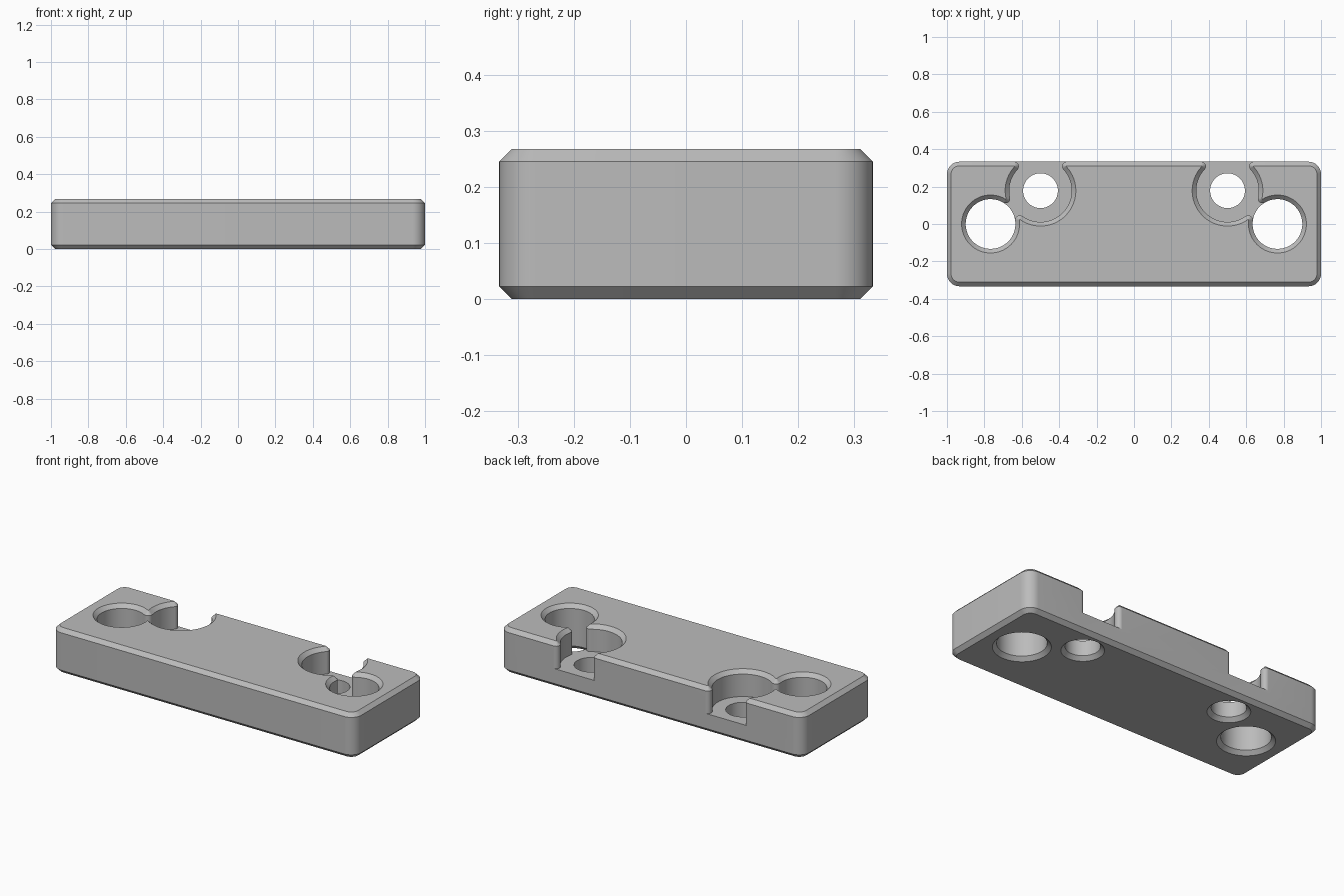
import bpy
import bmesh
from math import atan2, cos, sin, pi, sqrt, radians, ceil
from mathutils import Vector

cube = bpy.data.objects.get("Cube")
if cube:
    bpy.data.objects.remove(cube, do_unlink=True)

# Main dimensions
HALF_X, HALF_Y, HEIGHT = 1.0, 0.333, 0.267
CHAMFER, CORNER, FLOOR = 0.022, 0.067, 0.111
POCKET, POCKET_R = Vector((0.5, 0.178)), 0.167
BORE, BORE_R = Vector((0.767, 0.0)), 0.133
SCREW_R, FILLET = 0.093, 0.0245


def arc(c, r, a0, a1, turn):
    """Points on an arc from a0 to a1; turn is 1 anticlockwise, -1 clockwise."""
    sweep = (turn * (a1 - a0)) % (2 * pi)
    n = max(4, ceil(sweep / radians(6)))
    return [c + r * Vector((cos(a), sin(a)))
            for a in (a0 + turn * sweep * i / n for i in range(n + 1))]


def toward(a, b):
    return atan2(b.y - a.y, b.x - a.x)


def circle(c, r):
    return arc(c, r, 0, 2 * pi - radians(6), 1)


def mirror(points):
    return [Vector((-p.x, p.y)) for p in reversed(points)]


def offset(points, d):
    """Move a closed outline to its left by d."""
    out = []
    for i, p in enumerate(points):
        e0 = (p - points[i - 1]).normalized()
        e1 = (points[(i + 1) % len(points)] - p).normalized()
        n0, n1 = Vector((-e0.y, e0.x)), Vector((-e1.y, e1.x))
        m = (n0 + n1).normalized()
        out.append(p + m * d / m.dot(n0))
    return out


# Fillet centres at the pocket mouth and at the neck between pocket and bore
rise = HALF_Y - FILLET - POCKET.y
run = sqrt((POCKET_R + FILLET) ** 2 - rise ** 2)
mouth_out = POCKET + Vector((run, rise))
mouth_in = POCKET + Vector((-run, rise))
axis = POCKET - BORE
gap = axis.length
axis.normalize()
ra, rb = BORE_R + FILLET, POCKET_R + FILLET
along = (ra ** 2 - rb ** 2 + gap ** 2) / (2 * gap)
side = Vector((axis.y, -axis.x)) * sqrt(ra ** 2 - along ** 2)
neck_a = BORE + axis * along + side
neck_b = BORE + axis * along - side

# Pocket outline, from the outer mouth corner round the bore to the inner one
before = (arc(mouth_out, FILLET, pi / 2, toward(mouth_out, POCKET), 1)
          + arc(POCKET, POCKET_R, toward(POCKET, mouth_out), toward(POCKET, neck_a), -1)[1:]
          + arc(neck_a, FILLET, toward(neck_a, POCKET), toward(neck_a, BORE), 1)[1:-1])
bore_arc = arc(BORE, BORE_R, toward(BORE, neck_a), toward(BORE, neck_b), -1)
after = (arc(neck_b, FILLET, toward(neck_b, BORE), toward(neck_b, POCKET), 1)[1:]
         + arc(POCKET, POCKET_R, toward(POCKET, neck_b), toward(POCKET, mouth_in), -1)[1:]
         + arc(mouth_in, FILLET, toward(mouth_in, POCKET), pi / 2, 1)[1:])
closing = arc(BORE, BORE_R, toward(BORE, neck_a), toward(BORE, neck_b), 1)
pocket = before + bore_arc + after
mouth = [before[0], after[-1]]
pocket_floor = before + closing + after
bore_ring = bore_arc + closing[-2:0:-1]
screw_ring = circle(POCKET, SCREW_R)


def corner(sx, sy, start):
    c = Vector((sx * (HALF_X - CORNER), sy * (HALF_Y - CORNER)))
    return arc(c, CORNER, start, start + pi / 2, 1)


def plate_outline(notch):
    return (corner(1, -1, -pi / 2) + corner(1, 1, 0) + notch + mirror(notch)
            + corner(-1, 1, pi / 2) + corner(-1, -1, pi))


lower, upper = plate_outline(mouth), plate_outline(pocket)
bm = bmesh.new()


def ring(points, z):
    return [bm.verts.new((p.x, p.y, z)) for p in points]


def wall(*levels):
    """Skin between outlines given as (points, z)."""
    rings = [ring(p, z) for p, z in levels]
    for a, b in zip(rings, rings[1:]):
        for i in range(len(a)):
            bm.faces.new((a[i - 1], a[i], b[i], b[i - 1]))


def cap(z, *loops):
    """Flat face inside the first loop with the other loops as holes."""
    edges = []
    for loop in loops:
        vs = ring(loop, z)
        edges += [bm.edges.new((vs[i - 1], vs[i])) for i in range(len(vs))]
    bmesh.ops.triangle_fill(bm, edges=edges, use_beauty=True, normal=(0, 0, 1))


# Outer body with chamfered top and bottom
base_edge, top_edge = offset(lower, CHAMFER), offset(upper, CHAMFER)
wall((base_edge, 0), (lower, CHAMFER), (lower, FLOOR))
wall((upper, FLOOR), (upper, HEIGHT - CHAMFER), (top_edge, HEIGHT))
cap(HEIGHT, top_edge)

# Countersunk holes and pocket floors on both sides
base_holes = []
for flip in (list, mirror):
    for points, c, r in ((bore_ring, BORE, BORE_R), (screw_ring, POCKET, SCREW_R)):
        wide = [c + (p - c) * (r + CHAMFER) / r for p in points]
        wall((flip(wide), 0), (flip(points), CHAMFER), (flip(points), FLOOR))
        base_holes.append(flip(wide))
    cap(FLOOR, flip(pocket_floor), flip(screw_ring))
cap(0, base_edge, *base_holes)

bmesh.ops.remove_doubles(bm, verts=bm.verts[:], dist=0.00005)
bmesh.ops.recalc_face_normals(bm, faces=bm.faces[:])
mesh = bpy.data.meshes.new("mounting_plate")
bm.to_mesh(mesh)
bm.free()

# Single grey material
grey = bpy.data.materials.new("plain_grey")
grey.use_nodes = True
colour = (0.5, 0.5, 0.5, 1)
grey.diffuse_color = colour
grey.node_tree.nodes["Principled BSDF"].inputs["Base Color"].default_value = colour
mesh.materials.append(grey)

plate = bpy.data.objects.new("mounting_plate", mesh)
bpy.context.collection.objects.link(plate)
bpy.ops.object.select_all(action='DESELECT')
plate.select_set(True)
bpy.context.view_layer.objects.active = plate
bpy.ops.object.shade_smooth_by_angle(angle=radians(30))
